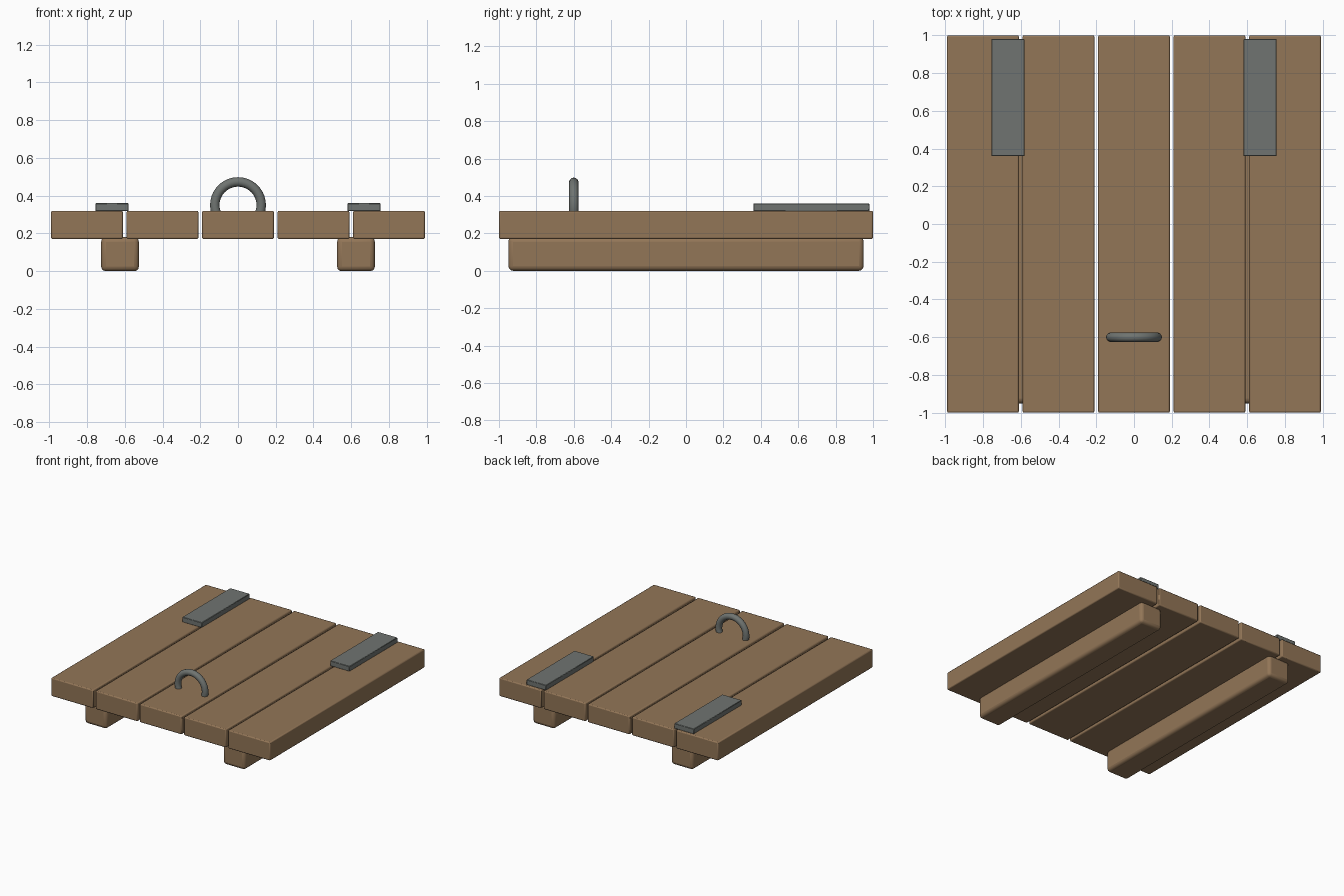
import bpy
from math import pi

if "Cube" in bpy.data.objects:
    bpy.data.objects.remove(bpy.data.objects["Cube"])


def material(name, color):
    m = bpy.data.materials.new(name)
    m.diffuse_color = color
    m.use_nodes = True
    m.node_tree.nodes["Principled BSDF"].inputs["Base Color"].default_value = m.diffuse_color
    return m


WOOD = material("wood", (0.29, 0.18, 0.095, 1))
IRON = material("iron", (0.16, 0.175, 0.165, 1))


def box(name, lo, hi, bevel, segments, mat):
    """Bevelled box spanning two opposite corners."""
    bpy.ops.mesh.primitive_cube_add(size=1, location=[(a + b) / 2 for a, b in zip(lo, hi)])
    ob = bpy.context.object
    ob.name = name
    ob.scale = [b - a for a, b in zip(lo, hi)]
    bpy.ops.object.transform_apply(location=False, rotation=False, scale=True)
    mod = ob.modifiers.new("Bevel", 'BEVEL')
    mod.width = bevel
    mod.segments = segments
    ob.data.materials.append(mat)
    bpy.ops.object.shade_smooth_by_angle(angle=pi / 6)
    return ob


# Five deck planks running front to back
for i in range(5):
    x = (i - 2) * 0.4
    box(f"plank_{i + 1}", (x - 0.19, -1, 0.17), (x + 0.19, 1, 0.32), 0.008, 2, WOOD)

for side, s in (("left", -1), ("right", 1)):
    # Support beam underneath
    x = s * 0.625
    box(f"{side}_beam", (x - 0.1, -0.95, 0), (x + 0.1, 0.95, 0.18), 0.025, 3, WOOD)
    # Hinge strap on top at the back
    x = s * 0.668
    box(f"{side}_hinge_strap", (x - 0.088, 0.36, 0.318), (x + 0.088, 0.98, 0.36), 0.003, 1, IRON)

# Pull ring, lower half sunk into the middle plank
bpy.ops.mesh.primitive_torus_add(major_radius=0.123, minor_radius=0.025,
                                 major_segments=40, minor_segments=14,
                                 location=(0, -0.6, 0.35), rotation=(pi / 2, 0, 0))
ring = bpy.context.object
ring.name = "pull_ring"
ring.data.materials.append(IRON)
bpy.ops.object.shade_smooth()
